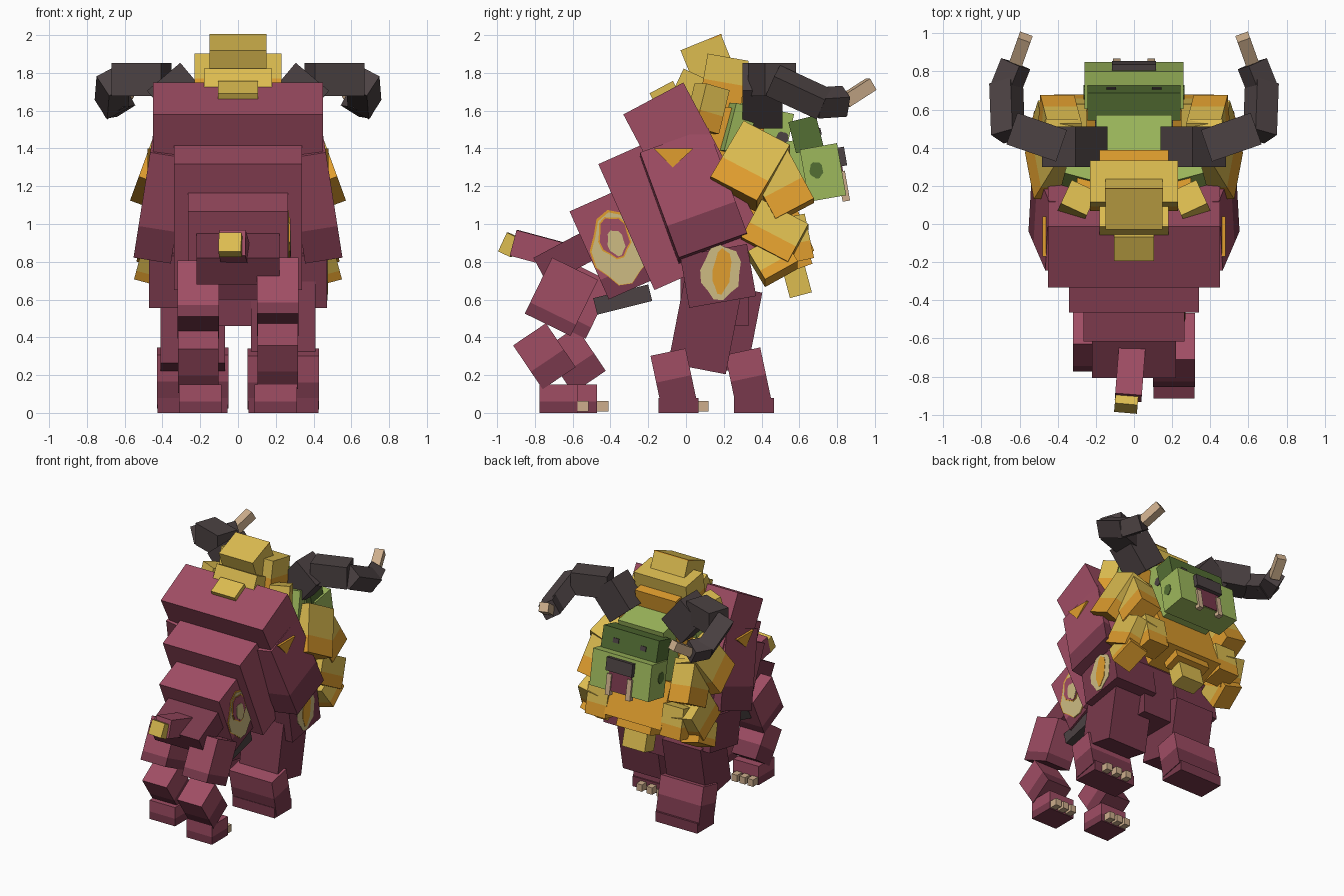
import bpy, bmesh, math
from mathutils import Vector, Matrix, Euler

cube = bpy.data.objects.get("Cube")
if cube:
    bpy.data.objects.remove(cube, do_unlink=True)


def material(name, code):
    # Convert a hex colour to linear values
    chan = [int(code[i:i + 2], 16) / 255 for i in (0, 2, 4)]
    rgba = [c / 12.92 if c < 0.04 else ((c + 0.055) / 1.055) ** 2.4 for c in chan] + [1]
    mat = bpy.data.materials.new(name)
    mat.use_nodes = True
    mat.diffuse_color = rgba
    mat.node_tree.nodes["Principled BSDF"].inputs["Base Color"].default_value = rgba
    return mat


HIDE = material("maroon hide", "A04D64")
DARK = material("dark maroon hide", "79394C")
GOLD = material("golden mane", "DCBC50")
ORANGE = material("orange mane", "E09E2E")
GREEN = material("green skin", "9DB85C")
MOSS = material("dark green skin", "546F34")
HORN = material("charcoal horn", "4C4243")
IVORY = material("ivory", "CDAE8C")
SAND = material("sand marking", "CDBB82")
SIDES = (("left", 1), ("right", -1))


def finish(name, bm, matrix, mats):
    bmesh.ops.recalc_face_normals(bm, faces=bm.faces)
    mesh = bpy.data.meshes.new(name)
    bm.to_mesh(mesh)
    bm.free()
    for mat in mats:
        mesh.materials.append(mat)
    obj = bpy.data.objects.new(name, mesh)
    obj.matrix_world = matrix
    bpy.context.collection.objects.link(obj)
    return obj


def cuboid(name, matrix, size, mat, low=None, split=0.6):
    # Box with an optional second colour below a cut
    bm = bmesh.new()
    bmesh.ops.create_cube(bm, size=1)
    bmesh.ops.scale(bm, vec=size, verts=bm.verts)
    if low:
        cut = size[2] * (0.5 - split)
        bmesh.ops.bisect_plane(bm, geom=bm.verts[:] + bm.edges[:] + bm.faces[:],
                               plane_co=(0, 0, cut), plane_no=(0, 0, 1))
        for face in bm.faces:
            face.material_index = int(face.calc_center_median().z < cut)
    return finish(name, bm, matrix, [mat, low or mat])


def box(name, centre, size, tilt, mat, low=None, split=0.6, roll=0, yaw=0):
    turn = Euler([math.radians(a) for a in (tilt, roll, yaw)]).to_matrix().to_4x4()
    return cuboid(name, Matrix.Translation(centre) @ turn, size, mat, low, split)


def pair(name, centre, size, tilt, mat, low=None, split=0.6, roll=0, yaw=0):
    for side, s in SIDES:
        box(side + "_" + name, (s * centre[0], *centre[1:]), size, tilt, mat, low, split,
            s * roll, s * yaw)


def beam(name, start, end, width, mat, spin=0):
    # Square bar between two points, spun about its length
    a, b = Vector(start), Vector(end)
    turn = (b - a).to_track_quat("Z", "Y").to_matrix().to_4x4()
    turn = turn @ Matrix.Rotation(math.radians(spin), 4, "Z")
    return cuboid(name, Matrix.Translation((a + b) / 2) @ turn, (width, width, (b - a).length), mat)


def slab(name, outline, x, depth, mat, sides=SIDES):
    # Flat outline facing sideways
    for side, s in sides:
        bm = bmesh.new()
        face = bm.faces.new([bm.verts.new((s * x, y, z)) for y, z in outline])
        new = bmesh.ops.extrude_face_region(bm, geom=[face])["geom"]
        bmesh.ops.translate(bm, vec=(s * depth, 0, 0),
                            verts=[v for v in new if isinstance(v, bmesh.types.BMVert)])
        finish(side + "_" + name, bm, Matrix(), [mat])


def blob(y, z, wide, tall, lean, count=14):
    # Ragged oval outline for painted markings
    points = []
    for i in range(count):
        a = math.tau * i / count
        r = 1 if i % 3 else 0.88
        u, v = wide * r * math.cos(a), tall * r * math.sin(a)
        points.append((y + u - v * lean, z + v + u * lean))
    return points


# Torso
box("shoulder_hump", (0, .05, 1.245), (.9, .36, .95), 28, HIDE)
box("mid_back", (0, -.11, 1.075), (.68, .45, .73), 24, HIDE)
box("rump", (0, -.33, .915), (.53, .4, .51), 24, HIDE, DARK, .78)
pair("belly_plate", (.2, -.335, .6), (.1, .3, .09), 14, HORN)
box("chest", (0, .15, .68), (.36, .36, .44), 0, DARK)
pair("shoulder", (.4, .04, 1.15), (.2, .385, .6), 20, HIDE, DARK, .7, roll=-9)

# Tail
box("tail_root", (0, -.62, .83), (.44, .34, .16), 28, DARK)
beam("tail", (-.01, -.65, .83), (-.03, -.91, .9), .14, HIDE)
box("tail_tip", (-.04, -.935, .89), (.12, .07, .11), -25, GOLD, yaw=-5)


def claws(name, x, y, spread):
    for i in (-1, 0, 1):
        box(f"{name}_claw_{i + 2}", (x + i * spread, y, .035), (.05, .06, .055), 0, IVORY)


# Legs, posed mid-stride: thigh, shin and foot placed by y and z
for side, s, thigh, shin, foot in (
        ("left", 1, (-.66, .615), (-.75, .3), -.675),
        ("right", -1, (-.58, .6), (-.59, .28), -.57)):
    x = s * .21
    box(side + "_hind_thigh", (x, *thigh), (.22, .27, .33), -26, HIDE, DARK, .8)
    box(side + "_hind_shin", (x, *shin), (.215, .21, .28), 34, HIDE, DARK)
    box(side + "_hind_foot", (x - s * .01, foot, .075), (.225, .2, .15), 0, HIDE, DARK, .6)
    claws(side + "_hind", x, foot + .13, .07)

for side, s, arm, shin, foot in (
        ("left", 1, (.1, .45), (-.065, .18), -.04),
        ("right", -1, (.21, .45), (.33, .185), .36)):
    x = s * .24
    box(side + "_fore_arm", (x, *arm), (.34, .31, .44), -11, DARK)
    box(side + "_fore_shin", (x, *shin), (.38, .19, .29), 12, HIDE, DARK, .5)
    box(side + "_fore_foot", (x, foot, .04), (.37, .21, .08), 0, DARK)
claws("left_fore", .24, .09, .09)
pair("upper_arm", (.285, .17, .725), (.37, .36, .28), 10, DARK)

# Markings on the left flank only, layered from rim to core
for name, outline, x, mat in (
        ("rump_marking_rim", blob(-.35, .88, .16, .205, .15), .262, ORANGE),
        ("rump_marking", blob(-.348, .875, .152, .197, .15), .265, SAND),
        ("rump_swirl_rim", blob(-.38, .93, .085, .115, .3), .268, ORANGE),
        ("rump_swirl", blob(-.38, .93, .077, .107, .3), .271, HIDE),
        ("rump_swirl_core", blob(-.37, .9, .045, .07, .3), .274, SAND),
        ("arm_marking", blob(.185, .745, .11, .15, -.1), .467, SAND),
        ("arm_marking_core", blob(.19, .75, .05, .125, -.1), .47, ORANGE)):
    slab(name, outline, x, .006, mat, SIDES[:1])
slab("side_spike", [(-.17, 1.4), (.04, 1.4), (-.07, 1.3)], .42, .06, ORANGE)

# Crest and back tuft
box("crest_top", (0, .115, 1.87), (.3, .23, .2), 22, GOLD)
box("crest_top_edge", (0, .156, 1.99), (.302, .07, .008), 22, ORANGE)
box("crest_base", (0, .2, 1.75), (.46, .22, .27), -10, GOLD, ORANGE, .5)
box("crest_front", (0, .3, 1.66), (.36, .14, .22), -10, ORANGE)
box("nape", (0, .05, 1.65), (.36, .26, .26), -25, GOLD)
box("back_tuft", (0, -.11, 1.685), (.21, .14, .09), 28, GOLD)
box("neck_mane", (0, .25, 1.38), (.6, .28, .46), -10, ORANGE)
pair("nape_tuft", (.3, .11, 1.61), (.15, .14, .24), -15, GOLD, ORANGE, yaw=25)

# Mane draped around the face
pair("cheek_mane", (.41, .34, 1.305), (.18, .28, .36), -29, GOLD, ORANGE, .65, roll=-20)
pair("front_mane", (.39, .5, 1.21), (.18, .23, .32), 28, GOLD, ORANGE, .6, roll=-8)
pair("lower_mane", (.42, .47, .95), (.18, .28, .23), -28, GOLD, ORANGE, .6, roll=-10)
pair("bib_mane", (.33, .57, .92), (.18, .17, .24), 12, GOLD, ORANGE, .6)
pair("mane_point", (.44, .46, .81), (.16, .2, .18), 30, GOLD, ORANGE, .7, roll=-15)
box("throat_mane", (0, .5, .98), (.5, .24, .36), 22, ORANGE)
box("beard", (0, .585, .71), (.2, .12, .18), 15, GOLD)
box("beard_root", (0, .57, .86), (.3, .14, .2), 20, GOLD, ORANGE, .3)

# Head
box("skull", (0, .37, 1.4), (.4, .32, .44), -12, GREEN)
box("jaw", (0, .57, 1.29), (.4, .2, .3), 10, GREEN)
pair("ear", (.28, .27, 1.5), (.16, .12, .26), -15, GREEN, yaw=15)
box("brow", (0, .635, 1.475), (.49, .15, .17), 14, MOSS)
pair("eye", (.12, .709, 1.49), (.05, .012, .035), 14, HORN)
box("muzzle", (0, .725, 1.273), (.52, .2, .28), 10, GREEN)
slab("cheek_spot", blob(.69, 1.285, .037, .045, .2), .257, .008, MOSS)
slab("temple_mark", blob(.51, 1.455, .035, .035, 0), .197, .008, HORN)
box("nose", (0, .815, 1.355), (.23, .06, .1), 10, HORN)
box("mouth", (0, .825, 1.23), (.2, .03, .15), 10, DARK)
pair("tusk", (.09, .835, 1.2), (.04, .04, .16), 10, IVORY)

# Horns
for side, s in SIDES:
    bend, hook, tip = (s * .67, .73, 1.635), (s * .62, .84, 1.65), (s * .57, .98, 1.74)
    box(side + "_horn_root", (s * .31, .405, 1.68), (.23, .21, .26), 0, HORN, roll=s * 40)
    beam(side + "_horn_outer", (s * .38, .41, 1.765), (s * .64, .5, 1.765), .175, HORN)
    beam(side + "_horn_bend", (s * .66, .46, 1.76), bend, .13, HORN, s * 30)
    beam(side + "_horn_hook", (s * .68, .69, 1.64), hook, .12, HORN, s * 30)
    beam(side + "_horn_tip", hook, tip, .07, IVORY)
